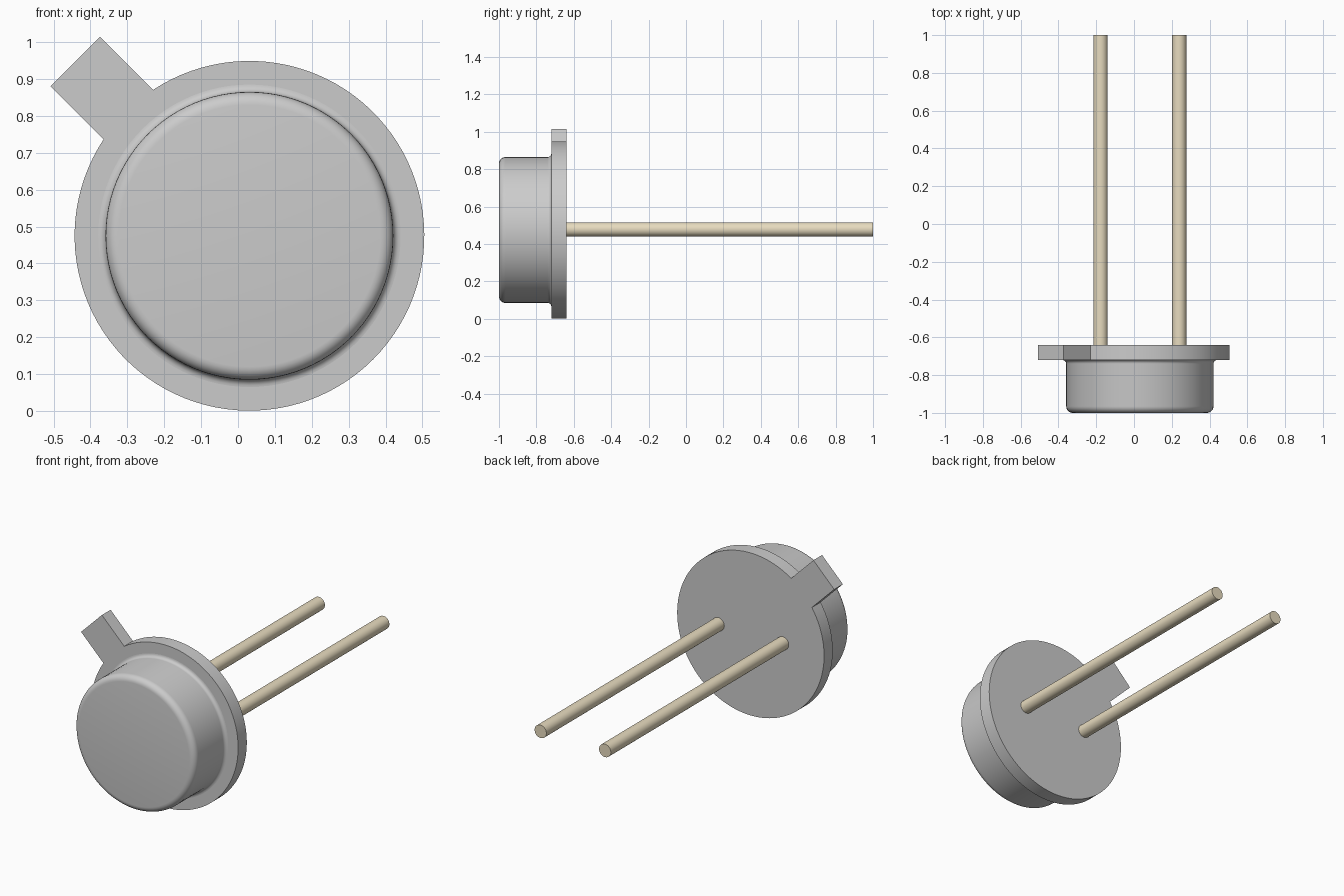
import bpy, bmesh
from math import sin, cos, pi, radians, asin, sqrt

if "Cube" in bpy.data.objects:
    bpy.data.objects.remove(bpy.data.objects["Cube"])

CX, CZ = 0.031, 0.475          # axis of the body, running along y
FLANGE_R, CAN_R = 0.474, 0.39
Y_FRONT, Y_SEAT, Y_BACK = -1.0, -0.72, -0.64


def finish(name, bm, material=None):
    bmesh.ops.recalc_face_normals(bm, faces=bm.faces)
    mesh = bpy.data.meshes.new(name)
    bm.to_mesh(mesh)
    bm.free()
    obj = bpy.data.objects.new(name, mesh)
    bpy.context.collection.objects.link(obj)
    if material:
        mesh.materials.append(material)
    bpy.ops.object.select_all(action='DESELECT')
    obj.select_set(True)
    bpy.context.view_layer.objects.active = obj
    bpy.ops.object.shade_smooth_by_angle(angle=radians(30))
    return obj


def lathe(name, profile, cx, cz, segments, material=None):
    """Turn (radius, y) points around a y-parallel axis; cap the ends."""
    bm = bmesh.new()
    rings = []
    for r, y in profile:
        rings.append([bm.verts.new((cx + r * cos(2 * pi * i / segments), y,
                                    cz + r * sin(2 * pi * i / segments)))
                      for i in range(segments)])
    for a, b in zip(rings, rings[1:]):
        for i in range(segments):
            j = (i + 1) % segments
            bm.faces.new((a[i], a[j], b[j], b[i]))
    bm.faces.new(rings[0])
    bm.faces.new(rings[-1])
    return finish(name, bm, material)


def arc(r, y, radius, start, end, steps=6):
    angles = [radians(start + (end - start) * k / steps) for k in range(steps + 1)]
    return [(r + radius * cos(a), y + radius * sin(a)) for a in angles]


# Can: rounded front rim and a small fillet down to the flange
rim, fillet = 0.035, 0.02
profile = arc(CAN_R - rim, Y_FRONT + rim, rim, -90, 0)
profile += arc(CAN_R + fillet, Y_SEAT - fillet, fillet, 180, 90)
lathe("can", profile, CX, CZ, 96)

# Flange: disc outline with the square index tab at 135 degrees
half_w, reach, tab_dir = 0.095, 0.668, radians(135)
gap = asin(half_w / FLANGE_R)
steps = 96
outline = []
for k in range(steps + 1):
    a = tab_dir + gap + (2 * pi - 2 * gap) * k / steps
    outline.append((FLANGE_R * cos(a), FLANGE_R * sin(a)))
for side in (-1, 1):
    outline.append((reach * cos(tab_dir) - side * half_w * sin(tab_dir),
                    reach * sin(tab_dir) + side * half_w * cos(tab_dir)))
bm = bmesh.new()
face = bm.faces.new([bm.verts.new((CX + x, Y_SEAT, CZ + z)) for x, z in outline])
ext = bmesh.ops.extrude_face_region(bm, geom=[face], use_keep_orig=True)
bmesh.ops.translate(bm, vec=(0, Y_BACK - Y_SEAT, 0),
                    verts=[v for v in ext["geom"] if isinstance(v, bmesh.types.BMVert)])
finish("flange_with_tab", bm)

# Two straight leads
gold = bpy.data.materials.new("lead_metal")
gold.diffuse_color = (0.80, 0.71, 0.52, 1)
gold.use_nodes = True
gold.node_tree.nodes["Principled BSDF"].inputs["Base Color"].default_value = gold.diffuse_color
for side, name in ((-1, "lead_left"), (1, "lead_right")):
    lathe(name, [(0.038, Y_BACK - 0.01), (0.038, 1.0)],
          CX + side * 0.208, CZ + 0.003, 40, gold)
